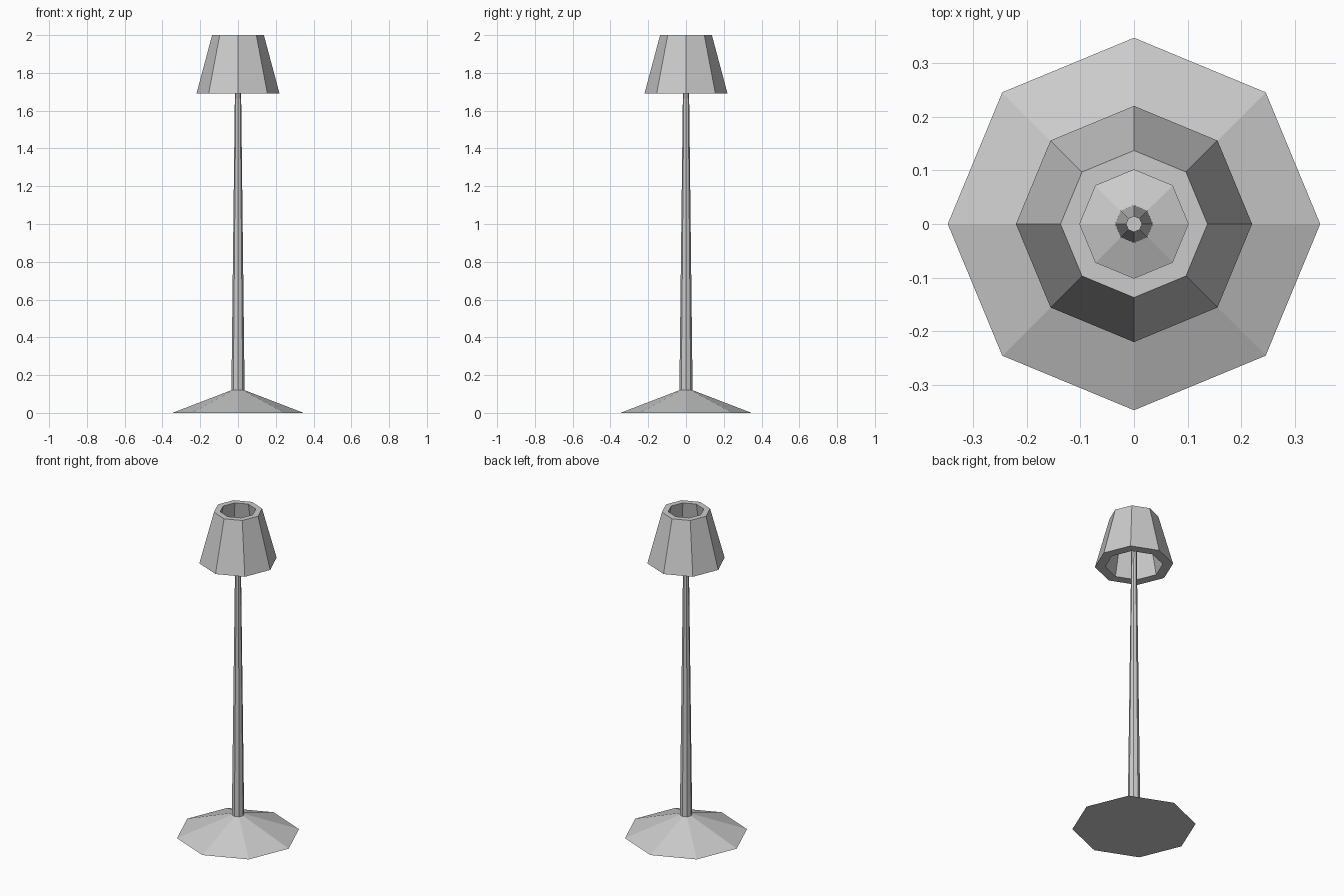
import bpy, bmesh
from math import cos, sin, tau

if "Cube" in bpy.data.objects:
    bpy.data.objects.remove(bpy.data.objects["Cube"])

SIDES = 8


def lathe(name, profile, closed=False):
    """Spin (radius, z) points into an eight-sided solid; closed joins last ring to first."""
    bm = bmesh.new()
    rings = [[bm.verts.new((r * cos(tau * i / SIDES), r * sin(tau * i / SIDES), z))
              for i in range(SIDES)] for r, z in profile]
    pairs = list(zip(rings, rings[1:]))
    if closed:
        pairs.append((rings[-1], rings[0]))
    else:
        bm.faces.new(rings[0][::-1])
        bm.faces.new(rings[-1])
    for low, high in pairs:
        for i in range(SIDES):
            j = (i + 1) % SIDES
            bm.faces.new((low[i], low[j], high[j], high[i]))
    bmesh.ops.recalc_face_normals(bm, faces=bm.faces)
    mesh = bpy.data.meshes.new(name)
    bm.to_mesh(mesh)
    bm.free()
    obj = bpy.data.objects.new(name, mesh)
    bpy.context.collection.objects.link(obj)
    return obj


# Sloped foot
lathe("base", [(0.347, 0), (0.035, 0.12)])

# Tapered stem, ending inside the shade
lathe("pole", [(0.035, 0.12), (0.015, 1.82)])

# Thick open shade: outer wall, top rim, inner wall, bottom rim
lathe("shade", [(0.22, 1.69), (0.137, 2.0), (0.101, 2.0), (0.162, 1.69)], closed=True)
